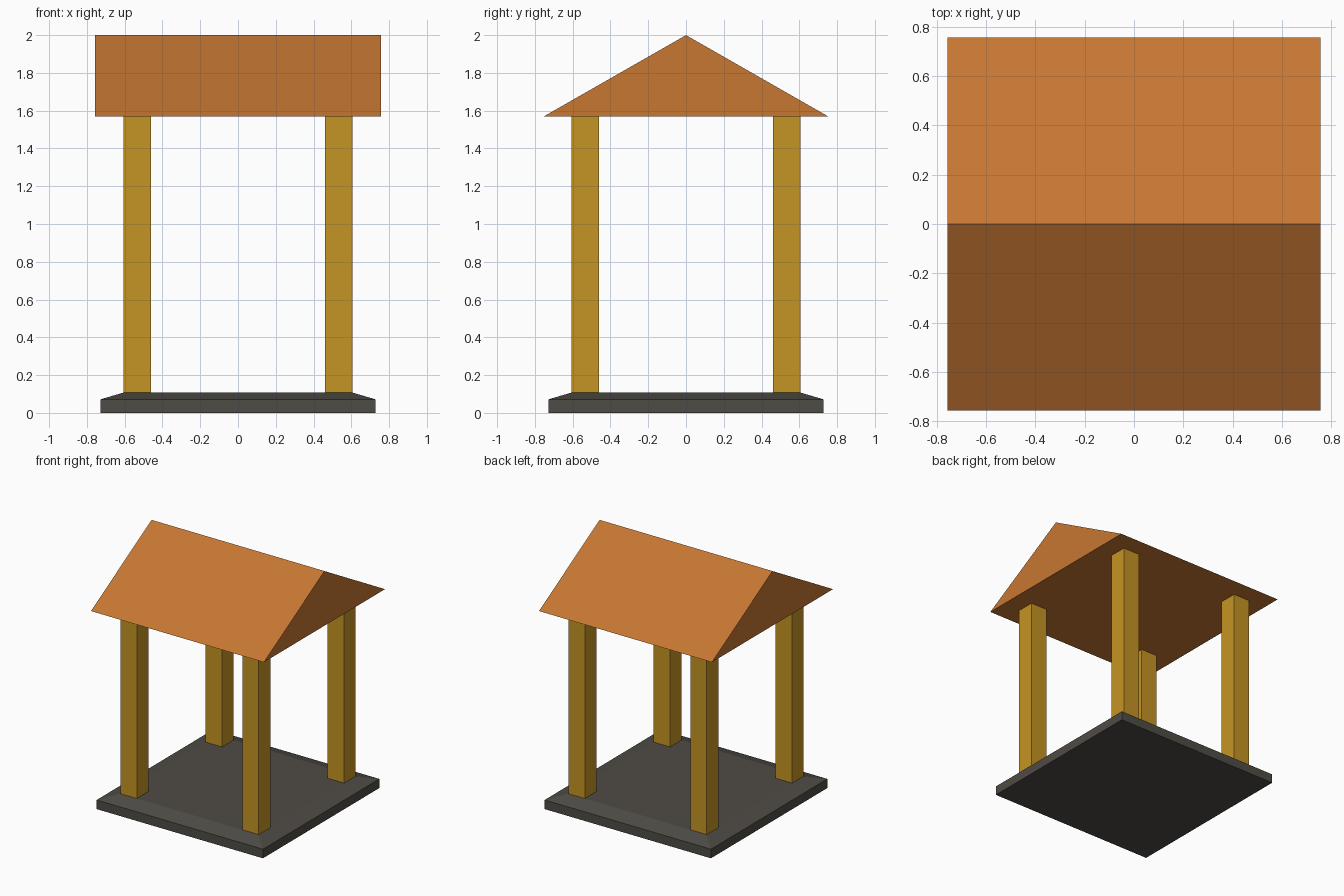
import bpy, bmesh

if "Cube" in bpy.data.objects:
    bpy.data.objects.remove(bpy.data.objects["Cube"])


def material(name, rgb):
    m = bpy.data.materials.new(name)
    m.diffuse_color = (*rgb, 1.0)
    m.use_nodes = True
    m.node_tree.nodes["Principled BSDF"].inputs["Base Color"].default_value = m.diffuse_color
    return m


stone = material("dark stone", (0.078, 0.072, 0.060))
wood = material("golden wood", (0.560, 0.296, 0.018))
tile = material("orange roof", (0.565, 0.184, 0.032))


def finish(name, bm, mat):
    bmesh.ops.recalc_face_normals(bm, faces=bm.faces)
    me = bpy.data.meshes.new(name)
    bm.to_mesh(me)
    bm.free()
    me.materials.append(mat)
    ob = bpy.data.objects.new(name, me)
    bpy.context.collection.objects.link(ob)
    return ob


def loft(name, rings, mat, center=(0, 0)):
    """Stack of square rings (half size, z), capped at both ends."""
    bm = bmesh.new()
    cx, cy = center
    loops = [[bm.verts.new((cx + sx * h, cy + sy * h, z))
              for sx, sy in ((-1, -1), (1, -1), (1, 1), (-1, 1))]
             for h, z in rings]
    for a, b in zip(loops, loops[1:]):
        for i in range(4):
            j = (i + 1) % 4
            bm.faces.new((a[i], a[j], b[j], b[i]))
    bm.faces.new(loops[0])
    bm.faces.new(loops[-1])
    return finish(name, bm, mat)


# Base slab with a sloped rim
loft("base", [(0.727, 0.0), (0.727, 0.072), (0.605, 0.108)], stone)

# Four square corner posts
for side, sx in (("left", -1), ("right", 1)):
    for end, sy in (("front", -1), ("back", 1)):
        loft(f"{end}_{side}_post", [(0.072, 0.108), (0.072, 1.568)], wood,
             (sx * 0.533, sy * 0.533))

# Gabled roof: triangular profile extruded along x
bm = bmesh.new()
profile = [(-0.756, 1.568), (0.756, 1.568), (0.0, 2.0)]
face = bm.faces.new([bm.verts.new((-0.756, y, z)) for y, z in profile])
out = bmesh.ops.extrude_face_region(bm, geom=[face], use_keep_orig=True)
bmesh.ops.translate(bm, vec=(1.512, 0, 0),
                    verts=[g for g in out["geom"] if isinstance(g, bmesh.types.BMVert)])
finish("gabled_roof", bm, tile)
